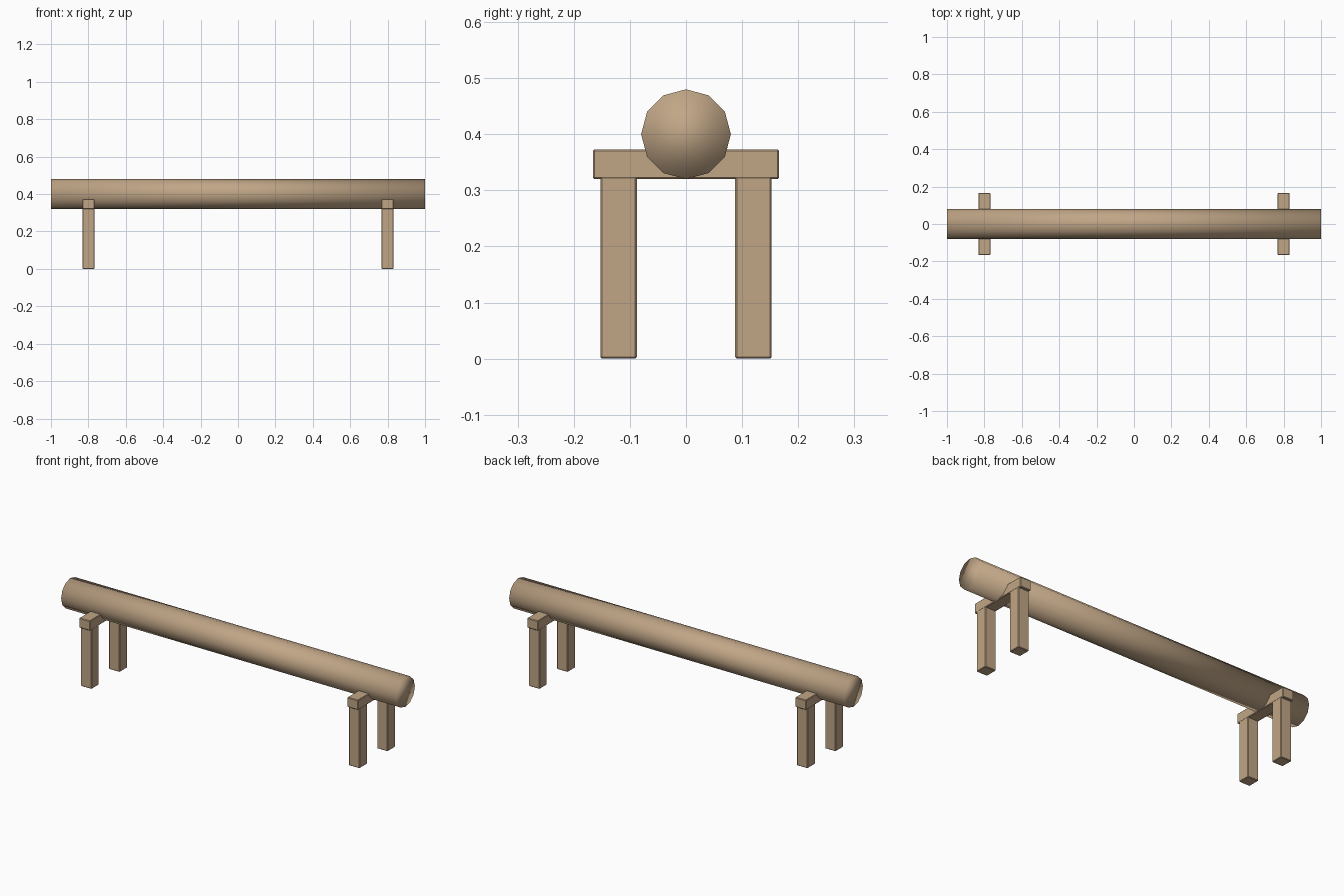
import bpy
from math import pi

if "Cube" in bpy.data.objects:
    bpy.data.objects.remove(bpy.data.objects["Cube"])

wood = bpy.data.materials.new("wood")
wood.diffuse_color = (0.53, 0.38, 0.24, 1)
wood.use_nodes = True
wood.node_tree.nodes["Principled BSDF"].inputs["Base Color"].default_value = wood.diffuse_color


def box(name, x, y, z, sx, sy, sz):
    bpy.ops.mesh.primitive_cube_add(size=1, location=(x, y, z))
    ob = bpy.context.object
    ob.name = name
    ob.scale = (sx, sy, sz)
    bpy.ops.object.transform_apply(location=False, rotation=False, scale=True)
    ob.data.materials.append(wood)
    # tiny chamfer on the timber edges
    bev = ob.modifiers.new("bevel", 'BEVEL')
    bev.width = 0.003
    bev.segments = 1
    return ob


# round beam: 12 sides, a corner at the top, smooth all over
bpy.ops.mesh.primitive_cylinder_add(vertices=12, radius=0.08, depth=2,
                                    location=(0, 0, 0.4), rotation=(0, pi / 2, 0))
beam = bpy.context.object
beam.name = "beam"
beam.data.materials.append(wood)
bpy.ops.object.shade_smooth()

# two trestles: crossbar on a pair of legs
for end, sx in (("left", -1), ("right", 1)):
    box(f"{end}_crossbar", sx * 0.8, 0, 0.3465, 0.064, 0.332, 0.053)
    for side, sy in (("front", -1), ("back", 1)):
        box(f"{end}_{side}_leg", sx * 0.8, sy * 0.12, 0.1625, 0.064, 0.065, 0.325)
